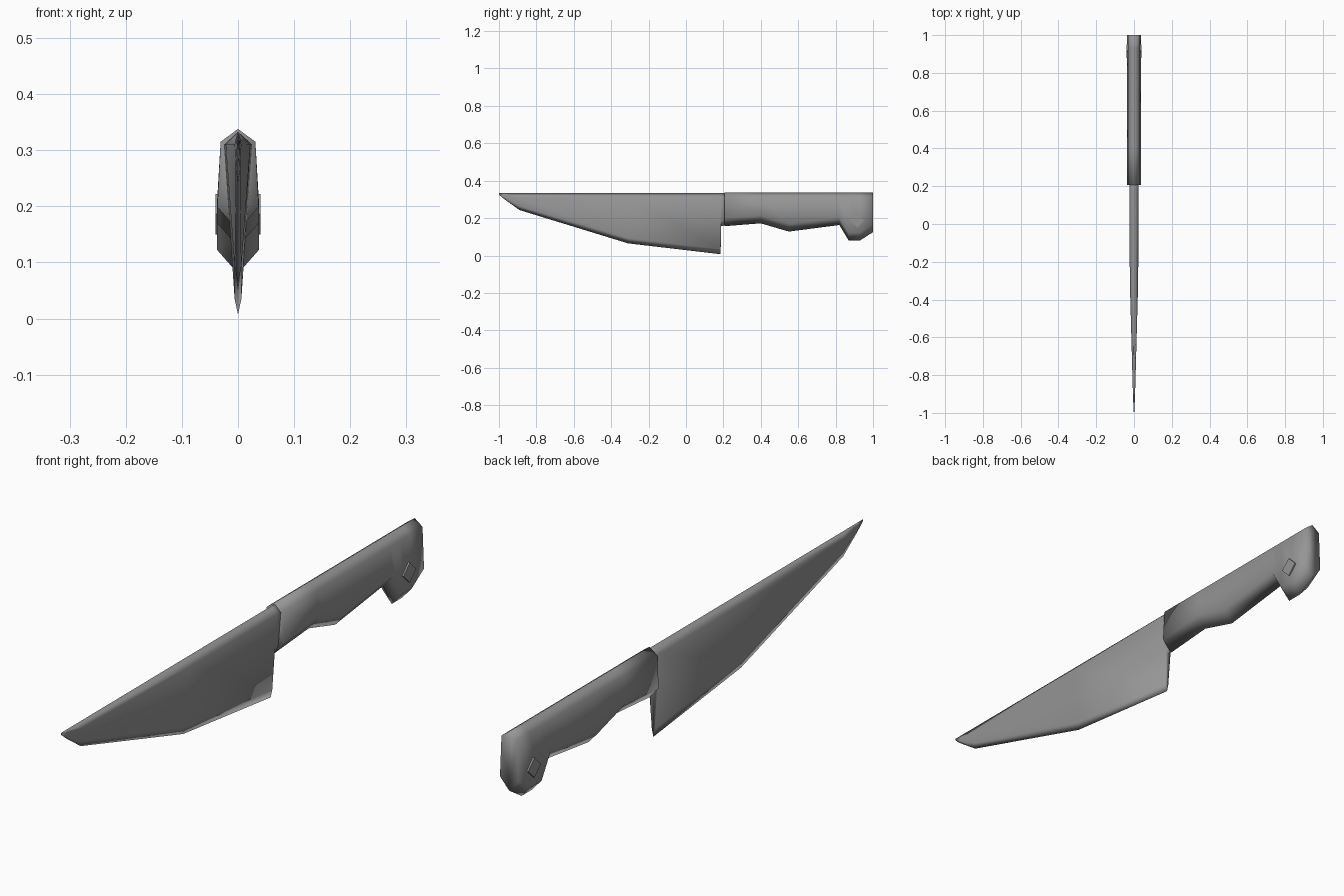
import bpy
import math

cube = bpy.data.objects.get("Cube")
if cube:
    bpy.data.objects.remove(cube)

# Single steel grey for every part
steel = bpy.data.materials.new("steel_grey")
steel.use_nodes = True
grey = (0.3, 0.3, 0.3, 1)
steel.diffuse_color = grey
steel.node_tree.nodes["Principled BSDF"].inputs["Base Color"].default_value = grey


def loft(name, rings):
    """Skin six-sided cross-sections along y and cap both ends."""
    n = len(rings[0])
    verts = [v for ring in rings for v in ring]
    faces = [tuple(reversed(range(n))),
             tuple(range(len(verts) - n, len(verts)))]
    for k in range(len(rings) - 1):
        for i in range(n):
            j = (i + 1) % n
            faces.append((k * n + i, k * n + j, (k + 1) * n + j, (k + 1) * n + i))
    mesh = bpy.data.meshes.new(name)
    mesh.from_pydata(verts, [], faces)
    mesh.validate()
    mesh.materials.append(steel)
    obj = bpy.data.objects.new(name, mesh)
    bpy.context.collection.objects.link(obj)
    mesh.polygons.foreach_set("use_smooth", [True] * len(mesh.polygons))
    return obj


def section(y, top, shoulder, low, bottom, w_top, w_low):
    """Ridge, two shoulders, two lower rails and a bottom ridge."""
    return [(0, y, top), (w_top, y, shoulder), (w_low, y, low),
            (0, y, bottom), (-w_low, y, low), (-w_top, y, shoulder)]


# Blade: y, edge height, spine half width, lower rail half width
blade_line = [(-1.0, 0.325, 0.001, 0.0008), (-0.97, 0.30, 0.003, 0.002),
              (-0.89, 0.243, 0.006, 0.004), (-0.31, 0.065, 0.022, 0.006),
              (0.185, 0.007, 0.025, 0.006), (0.188, 0.157, 0.025, 0.015),
              (0.22, 0.165, 0.025, 0.015)]
SPINE = 0.333
blade = []
for y, edge, w_top, w_low in blade_line:
    depth = SPINE - edge
    blade.append(section(y, SPINE, SPINE - min(0.023, depth * 0.25),
                         edge + min(0.028, depth * 0.25), edge, w_top, w_low))
loft("blade", blade)

# Handle: y and underside height, with finger grips and a hooked butt
handle_line = [(0.207, 0.157), (0.40, 0.172), (0.55, 0.128), (0.82, 0.163),
               (0.87, 0.08), (0.93, 0.08), (1.0, 0.125)]
loft("handle", [section(y, 0.338, 0.315, z + 0.042, z, 0.031, 0.037)
                for y, z in handle_line])

# Diamond rivet through the butt
bpy.ops.mesh.primitive_cylinder_add(vertices=4, radius=0.036, depth=0.081,
                                    location=(0, 0.915, 0.186),
                                    rotation=(0, math.pi / 2, 0))
rivet = bpy.context.object
rivet.name = "rivet"
rivet.data.materials.append(steel)
